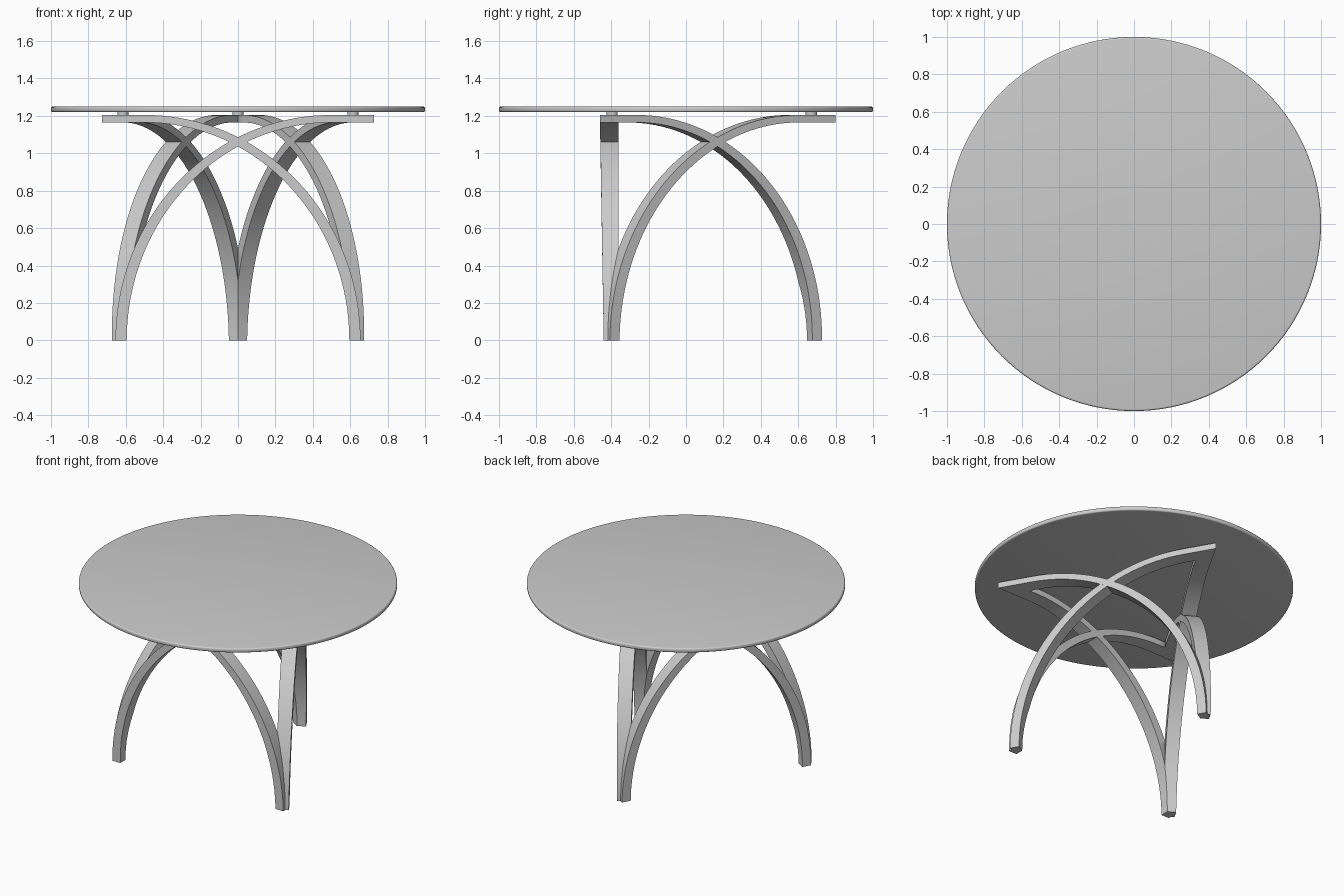
import bpy, bmesh, math
from mathutils import Matrix, Vector

if "Cube" in bpy.data.objects:
    bpy.data.objects.remove(bpy.data.objects["Cube"])

CENTRE_Y = -0.04   # the base sits slightly forward of the top
STEPS = 40


def finish(bm, name, angle=35):
    bmesh.ops.recalc_face_normals(bm, faces=bm.faces[:])
    me = bpy.data.meshes.new(name)
    bm.to_mesh(me)
    bm.free()
    ob = bpy.data.objects.new(name, me)
    bpy.context.collection.objects.link(ob)
    bpy.ops.object.select_all(action='DESELECT')
    ob.select_set(True)
    bpy.context.view_layer.objects.active = ob
    bpy.ops.object.shade_smooth_by_angle(angle=math.radians(angle))
    return ob


def arch(name, turn, flip):
    """Tapered ribbon from one foot up to the neighbouring top corner."""
    bm = bmesh.new()
    cx = -0.5
    pairs = []
    for i in range(STEPS + 1):
        t = math.pi / 2 * i / STEPS
        c, s = math.cos(t), math.sin(t)
        pairs.append(((cx + 1.155 * c, 1.205 * s), (cx + 1.095 * c, 1.165 * s)))
    pairs.append(((-0.9, 1.205), (-0.9, 1.165)))
    rings = []
    for (xo, zo), (xi, zi) in pairs:
        front_y = -0.40 - 0.02 * zo / 1.205
        rings.append([bm.verts.new(p) for p in (
            (xo, front_y, zo), (xo, -0.32, zo), (xi, -0.32, zi), (xi, front_y, zi))])
    for a, b in zip(rings, rings[1:]):
        for k in range(4):
            bm.faces.new((a[k], a[(k + 1) % 4], b[(k + 1) % 4], b[k]))
    bm.faces.new(rings[0])
    bm.faces.new(rings[-1])
    # mitre the foot and the tip on the radial planes
    for side in (1, -1):
        geom = bm.verts[:] + bm.edges[:] + bm.faces[:]
        bmesh.ops.bisect_plane(bm, geom=geom, plane_co=(0, 0, 0), clear_outer=True,
                               plane_no=Vector((side * 0.5, math.sqrt(3) / 2, 0)))
        bmesh.ops.holes_fill(bm, edges=[e for e in bm.edges if e.is_boundary])
    mat = Matrix.Translation((0, CENTRE_Y, 0)) @ Matrix.Rotation(turn, 4, 'Z')
    if flip:
        mat = mat @ Matrix.Scale(-1, 4, (1, 0, 0))
    bm.transform(mat)
    return finish(bm, name)


def disc(name, radius, z0, z1, loc, sides, bevel=0):
    bm = bmesh.new()
    bmesh.ops.create_cone(bm, cap_ends=True, segments=sides, radius1=radius,
                          radius2=radius, depth=z1 - z0)
    bm.transform(Matrix.Translation((loc[0], loc[1], (z0 + z1) / 2)))
    if bevel:
        rim = [e for e in bm.edges if abs(e.verts[0].co.z - e.verts[1].co.z) < 1e-5]
        bmesh.ops.bevel(bm, geom=rim, offset=bevel, segments=4, profile=0.5, affect='EDGES')
    return finish(bm, name, 40)


# round top
disc("table_top", 1.0, 1.22, 1.25, (0, 0), 128, 0.01)

# three pairs of crossing arches, and a spacer pad on each top corner
for n in range(3):
    turn = n * 2 * math.pi / 3
    arch(f"leg_arch_{n + 1}_left", turn, False)
    arch(f"leg_arch_{n + 1}_right", turn, True)
    a = math.pi / 2 + turn
    disc(f"spacer_pad_{n + 1}", 0.03, 1.2, 1.222,
         (0.71 * math.cos(a), 0.71 * math.sin(a) + CENTRE_Y), 24)
